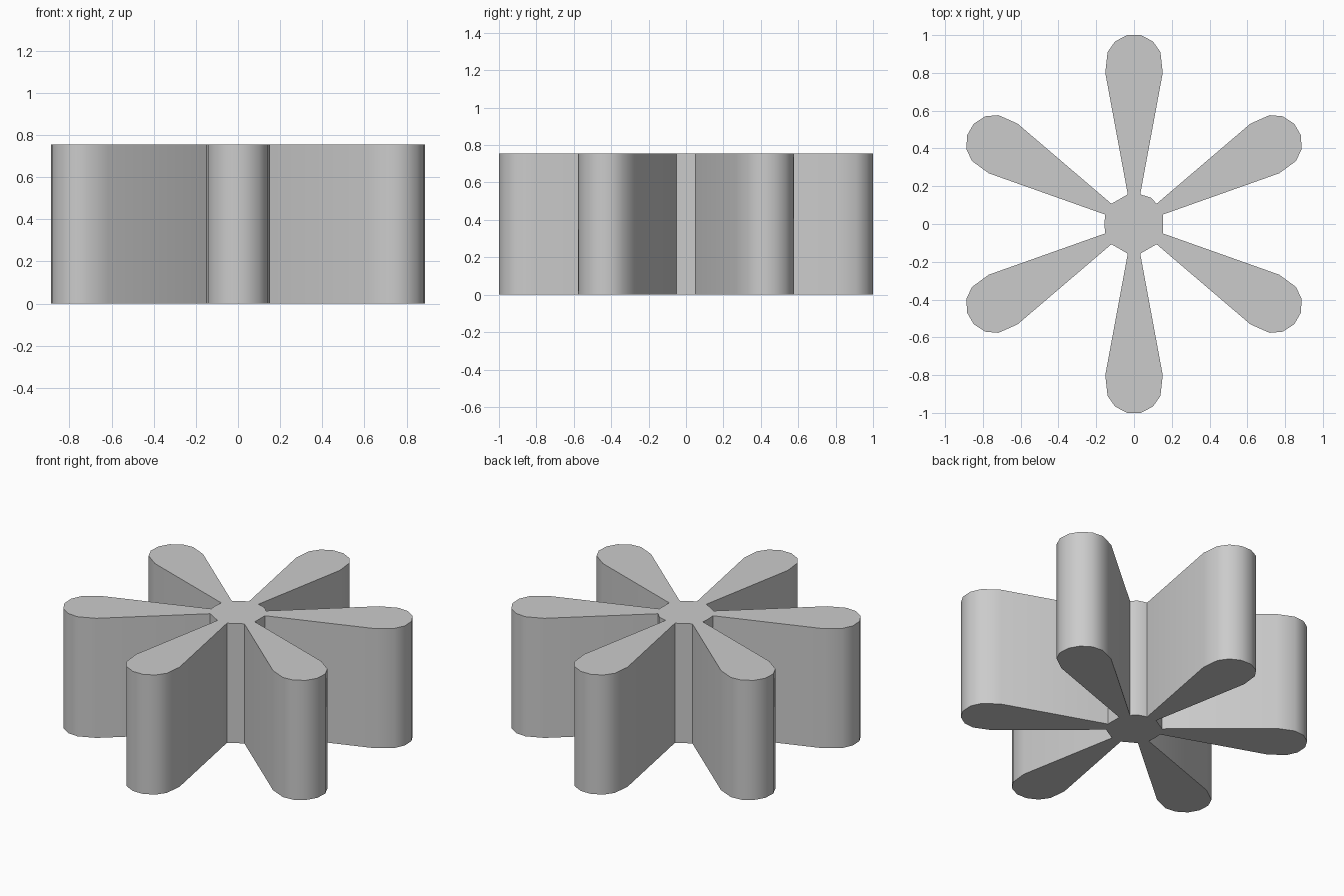
import bpy, bmesh, math
from mathutils import Matrix, Vector

if "Cube" in bpy.data.objects:
    bpy.data.objects.remove(bpy.data.objects["Cube"])

HEIGHT = 0.755
PETALS = 6

# One petal in local space (distance from centre, sideways offset), right half
half = [(0.157, 0.033), (0.80, 0.152), (0.91, 0.14), (0.967, 0.10), (1.0, 0.035)]
petal = [(u, -v) for u, v in half] + half[::-1]

# Slightly bulged hub wall in two of the gaps: petal index -> (angle, radius)
bulges = {0: (57, 0.166), 2: (180, 0.157)}

# Full outline, counter-clockwise, petals at 30, 90, 150 ... degrees
outline = []
for i in range(PETALS):
    turn = Matrix.Rotation(math.radians(30 + 60 * i), 2)
    outline += [turn @ Vector(p) for p in petal]
    if i in bulges:
        angle, r = bulges[i]
        a = math.radians(angle)
        outline.append(Vector((r * math.cos(a), r * math.sin(a))))

# Extrude the outline into a solid
bm = bmesh.new()
base = bm.faces.new([bm.verts.new((p.x, p.y, 0)) for p in outline])
top = bmesh.ops.extrude_face_region(bm, geom=[base], use_keep_orig=True)
bmesh.ops.translate(bm, vec=(0, 0, HEIGHT),
                    verts=[g for g in top["geom"] if isinstance(g, bmesh.types.BMVert)])
bmesh.ops.recalc_face_normals(bm, faces=bm.faces)
mesh = bpy.data.meshes.new("petal_rotor")
bm.to_mesh(mesh)
bm.free()

rotor = bpy.data.objects.new("petal_rotor", mesh)
bpy.context.collection.objects.link(rotor)

# Smooth the rounded tips, keep rims and hub corners sharp
bpy.context.view_layer.objects.active = rotor
rotor.select_set(True)
bpy.ops.object.shade_smooth_by_angle(angle=math.radians(40))
